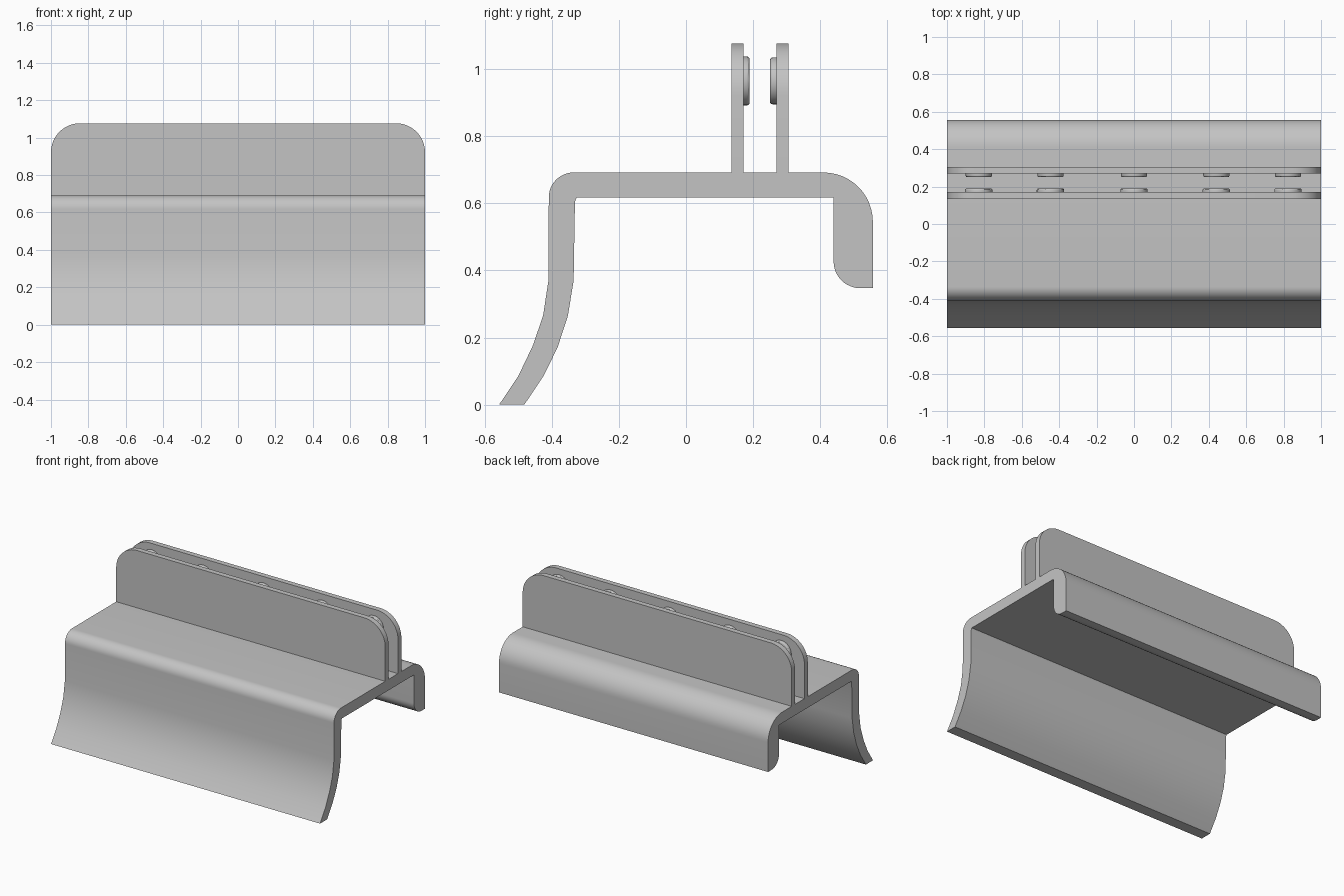
import bpy, bmesh, math
from mathutils import Matrix, Vector

cube = bpy.data.objects.get("Cube")
if cube:
    bpy.data.objects.remove(cube, do_unlink=True)

grey = bpy.data.materials.new("light_grey")
grey.use_nodes = True
colour = (0.55, 0.55, 0.55, 1)
grey.diffuse_color = colour
grey.node_tree.nodes["Principled BSDF"].inputs["Base Color"].default_value = colour


def finish(name, bm):
    bmesh.ops.recalc_face_normals(bm, faces=bm.faces)
    mesh = bpy.data.meshes.new(name)
    bm.to_mesh(mesh)
    bm.free()
    mesh.materials.append(grey)
    obj = bpy.data.objects.new(name, mesh)
    bpy.context.collection.objects.link(obj)
    bpy.ops.object.select_all(action="DESELECT")
    obj.select_set(True)
    bpy.context.view_layer.objects.active = obj
    bpy.ops.object.shade_smooth_by_angle(angle=math.radians(30))
    return obj


def arc(cx, cy, r, start, end, steps=12):
    angles = [math.radians(start + (end - start) * i / steps) for i in range(steps + 1)]
    return [(cx + r * math.cos(a), cy + r * math.sin(a)) for a in angles]


def extrude(name, points, offset):
    bm = bmesh.new()
    face = bm.faces.new([bm.verts.new(p) for p in points])
    result = bmesh.ops.extrude_face_region(bm, geom=[face])
    moved = [v for v in result["geom"] if isinstance(v, bmesh.types.BMVert)]
    bmesh.ops.translate(bm, verts=moved, vec=Vector(offset))
    return finish(name, bm)


# Bracket: flared front leg, flat deck and rounded rear lip
profile = [(-0.557, 0), (-0.5, 0.085), (-0.457, 0.175), (-0.426, 0.265), (-0.41, 0.37)]
profile += arc(-0.335, 0.618, 0.074, 180, 90)
profile += arc(0.41, 0.545, 0.147, 90, 0)
profile += [(0.557, 0.347)]
profile += arc(0.52, 0.427, 0.08, 270, 180)
profile += [(0.44, 0.618), (-0.326, 0.618), (-0.331, 0.605), (-0.335, 0.37),
            (-0.352, 0.265), (-0.383, 0.17), (-0.425, 0.085), (-0.482, 0)]
extrude("bracket", [(-1, y, z) for y, z in profile], (2, 0, 0))

# Pair of upright plates with rounded top corners
outline = [(-1, 0.69), (1, 0.69)] + arc(0.845, 0.922, 0.155, 0, 90) + arc(-0.845, 0.922, 0.155, 90, 180)
for name, y in (("front_plate", 0.135), ("rear_plate", 0.27)):
    extrude(name, [(x, y, z) for x, z in outline], (0, 0.036, 0))


# Round pads on the facing sides of the plates
def pad(name, x, y, radius, direction):
    bm = bmesh.new()
    bmesh.ops.create_cone(bm, cap_ends=True, segments=32, radius1=radius, radius2=radius, depth=0.022)
    rim = [e for e in bm.edges if all(v.co.z > 0 for v in e.verts)]
    bmesh.ops.bevel(bm, geom=rim, offset=0.009, segments=3, profile=0.5, affect="EDGES")
    turn = Matrix.Rotation(math.radians(-90 * direction), 4, "X")
    bmesh.ops.transform(bm, verts=bm.verts, matrix=Matrix.Translation((x, y, 0.965)) @ turn)
    finish(name, bm)


for i, x in enumerate((-0.83, -0.447, 0, 0.44, 0.823)):
    pad(f"front_pad_{i + 1}", x, 0.179, 0.073, 1)
    pad(f"rear_pad_{i + 1}", x, 0.261, 0.07, -1)
